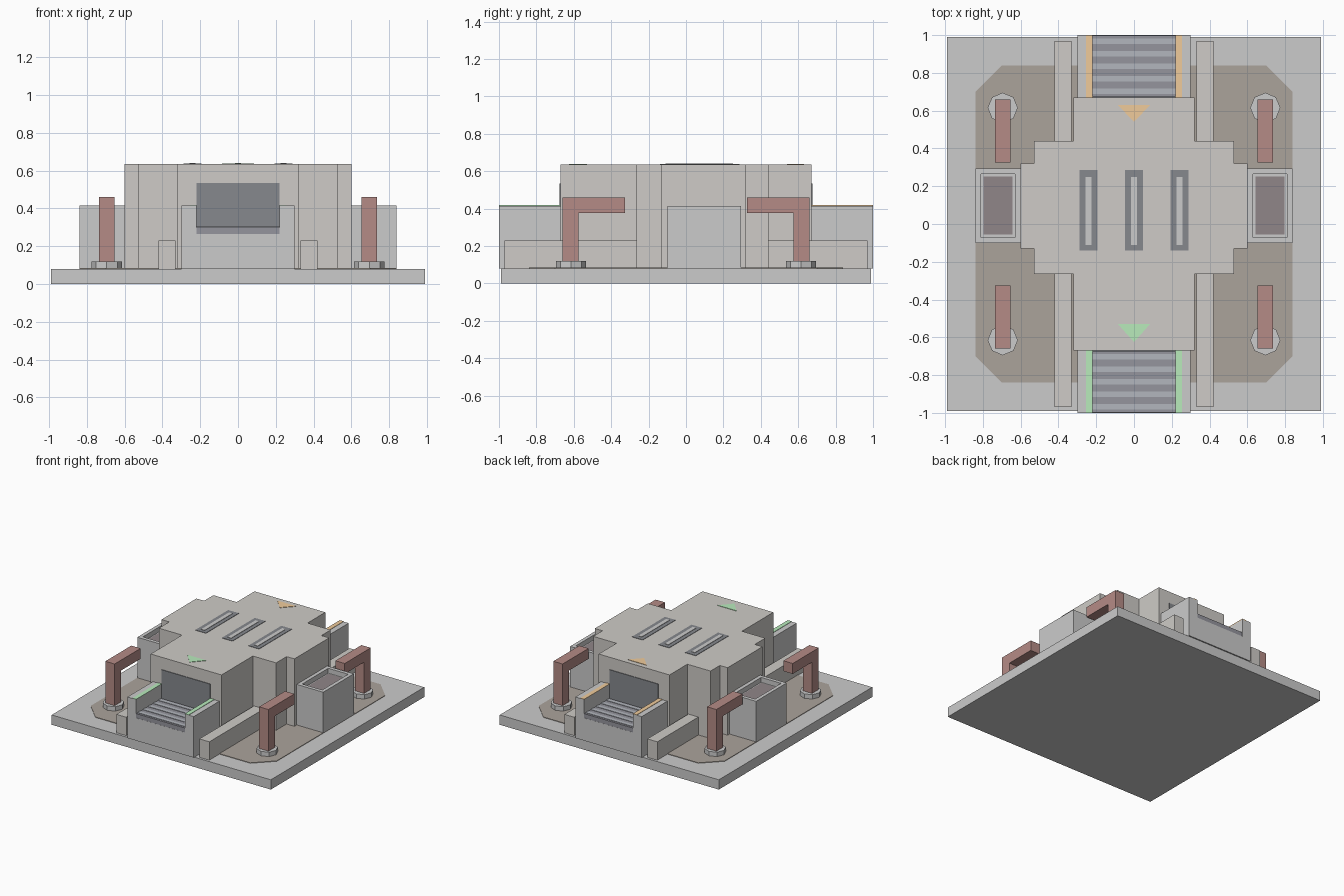
import bpy, bmesh, math
from mathutils import Matrix, Vector

if "Cube" in bpy.data.objects:
    bpy.data.objects.remove(bpy.data.objects["Cube"])


def mat(name, r, g, b):
    m = bpy.data.materials.new(name)
    m.diffuse_color = (r, g, b, 1)
    m.use_nodes = True
    m.node_tree.nodes["Principled BSDF"].inputs["Base Color"].default_value = m.diffuse_color
    return m


LIGHT = None
BODY = mat("warm_grey", .62, .60, .57)
BROWN = mat("brown", .41, .37, .33)
RED = mat("rust_red", .46, .26, .24)
DARK = mat("charcoal", .24, .25, .27)
BELT = mat("belt_grey", .30, .30, .34)
SLAT = mat("slat_grey", .45, .47, .51)
VENT = mat("vent_dark", .28, .24, .25)
GREEN = mat("green", .48, .83, .50)
ORANGE = mat("orange", .87, .60, .33)


def finish(bm, name, material):
    bmesh.ops.recalc_face_normals(bm, faces=bm.faces)
    me = bpy.data.meshes.new(name)
    bm.to_mesh(me)
    bm.free()
    if material:
        me.materials.append(material)
    ob = bpy.data.objects.new(name, me)
    bpy.context.collection.objects.link(ob)
    return ob


def prism(name, pts, depth, material):
    """Extrude a closed outline of 3D points along the depth vector."""
    bm = bmesh.new()
    face = bm.faces.new([bm.verts.new(p) for p in pts])
    ext = bmesh.ops.extrude_face_region(bm, geom=[face])["geom"]
    bmesh.ops.translate(bm, vec=Vector(depth),
                        verts=[v for v in ext if isinstance(v, bmesh.types.BMVert)])
    return finish(bm, name, material)


def plan(name, pts, z0, z1, material):
    return prism(name, [(x, y, z0) for x, y in pts], (0, 0, z1 - z0), material)


def box(name, x, y, z, material):
    x0, x1 = sorted(x)
    y0, y1 = sorted(y)
    return plan(name, [(x0, y0), (x1, y0), (x1, y1), (x0, y1)], z[0], z[1], material)


G, T = .08, .635   # top of the base, top of the body

# Base slab and brown floor patch
box("base_slab", (-.99, .99), (-.99, .99), (0, G), LIGHT)
a, c = .84, .70
plan("floor_patch", [(-c, -a), (c, -a), (a, -c), (a, c), (c, a), (-c, a), (-a, c), (-a, -c)],
     G - .01, G + .004, BROWN)

# Stepped main body
half = [(.32, -.67), (.32, -.265), (.53, -.265), (.53, -.13), (.60, -.13),
        (.60, .32), (.53, .32), (.53, .44), (.32, .44), (.32, .67)]
plan("main_body", half + [(-x, y) for x, y in reversed(half)], G, T, BODY)

# Roof slots with light bars
for i, x in enumerate((-.24, 0, .24)):
    box(f"roof_slot_{i}", (x - .048, x + .048), (-.14, .285), (T - .01, T + .003), DARK)
    box(f"roof_bar_{i}", (x - .016, x + .016), (-.11, .25), (T - .01, T + .006), LIGHT)

# Belt ports at the front and back
for side, s, colour, ya, yb in (("front", -1, GREEN, -.53, -.625), ("back", 1, ORANGE, .63, .54)):
    prof = [(-.30, G), (.30, G), (.30, .415), (.22, .415), (.22, .265),
            (-.22, .265), (-.22, .415), (-.30, .415)]
    prism(f"{side}_port", [(x, s * .665, z) for x, z in prof], (0, s * .335, 0), LIGHT)
    box(f"{side}_belt", (-.22, .22), (s * .665, s * .999), (.265, .30), BELT)
    for i in range(5):
        y = .703 + .066 * i
        box(f"{side}_belt_slat_{i}", (-.22, .22), (s * (y - .015), s * (y + .015)),
            (.295, .303), SLAT)
    box(f"{side}_opening", (-.22, .22), (s * .66, s * .675), (.27, .535), DARK)
    plan(f"{side}_arrow", [(-.085, ya), (.085, ya), (0, yb)], T - .01, T + .003, colour)
    for m in (-1, 1):
        box(f"{side}_port_stripe", (m * .22, m * .255), (s * .67, s), (.41, .418), colour)
        # Low walls beside the port
        box(f"{side}_low_wall", (m * .33, m * .42),
            (s * .97, -.265 if s < 0 else .44), (G, .23), BODY)

# Side boxes with a sunken dark top
for m in (-1, 1):
    bm = bmesh.new()
    bmesh.ops.create_cube(bm, size=1, matrix=Matrix.Translation((m * .72, .0975, (G + .415) / 2))
                          @ Matrix.Diagonal((.24, .395, .415 - G, 1)))
    bm.normal_update()
    top = max(bm.faces, key=lambda f: f.calc_center_median().z)
    bmesh.ops.inset_region(bm, faces=[top], thickness=.042)
    ext = bmesh.ops.extrude_discrete_faces(bm, faces=[top])["faces"]
    bmesh.ops.translate(bm, vec=(0, 0, -.04), verts=ext[0].verts)
    finish(bm, "side_box", LIGHT)
    box("side_box_vent", (m * .642, m * .798), (-.056, .251), (.37, .379), VENT)

# Corner pipes on octagonal feet
for m in (-1, 1):
    for s in (-1, 1):
        ring = [(m * .695 + .08 * math.cos(k * math.pi / 4),
                 s * .615 + .08 * math.sin(k * math.pi / 4)) for k in range(8)]
        plan("pipe_foot", ring, G, .12, LIGHT)
        elbow = [(.66, .11), (.66, .46), (.325, .46), (.325, .375), (.575, .375), (.575, .11)]
        prism("corner_pipe", [(m * .653, s * y, z) for y, z in elbow], (m * .084, 0, 0), RED)
